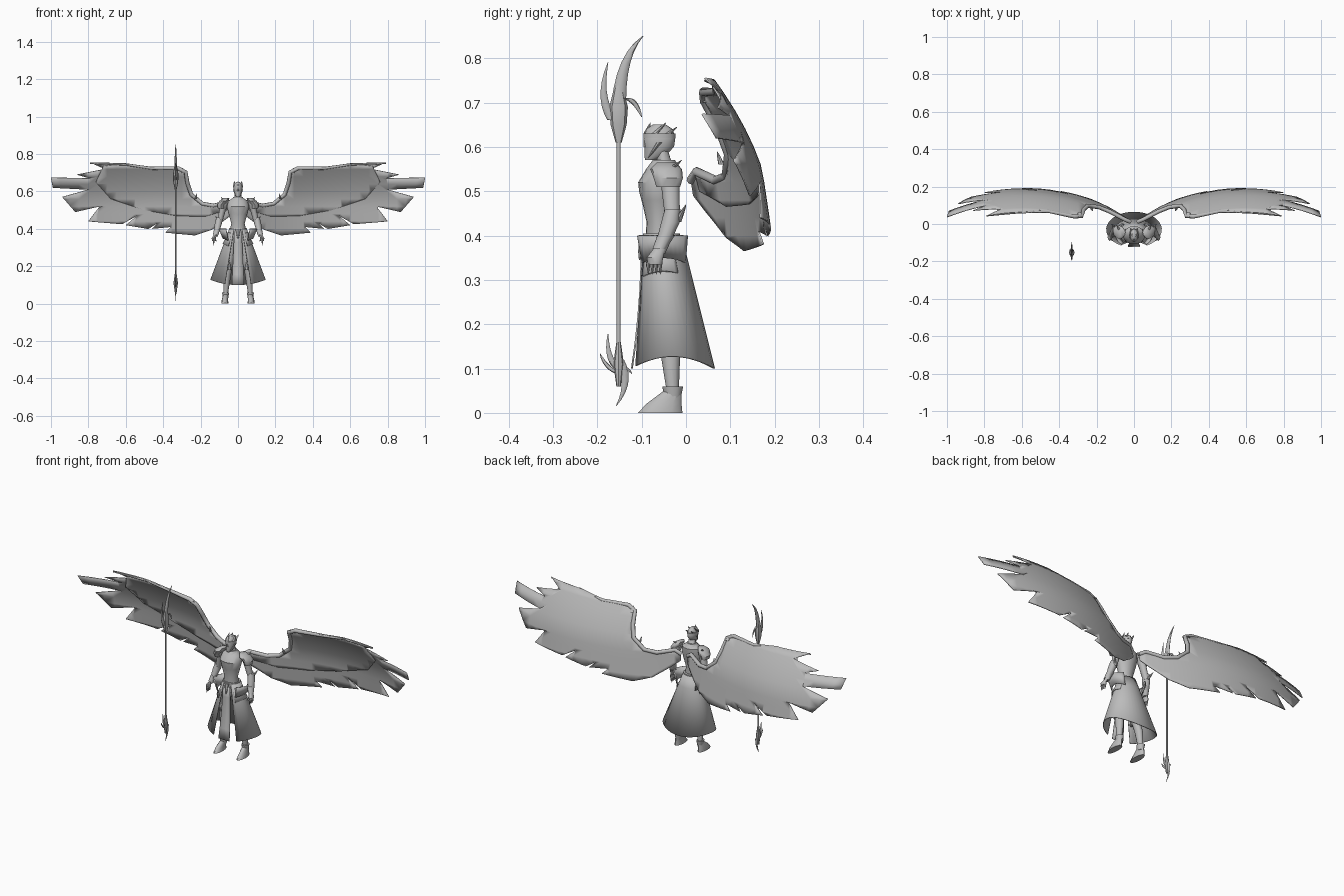
import bpy, bmesh
from math import sin, cos, pi, radians
from mathutils import Vector

cube = bpy.data.objects.get("Cube")
if cube:
    bpy.data.objects.remove(cube)

colour = (.5, .5, .5, 1)
grey = bpy.data.materials.new("stone_grey")
grey.use_nodes = True
grey.diffuse_color = colour
grey.node_tree.nodes["Principled BSDF"].inputs["Base Color"].default_value = colour


def finish(name, bm, mirror=False, solid=0):
    """Turn a bmesh into a named object with optional mirror and thickness."""
    bmesh.ops.recalc_face_normals(bm, faces=bm.faces)
    mesh = bpy.data.meshes.new(name)
    bm.to_mesh(mesh)
    bm.free()
    mesh.materials.append(grey)
    ob = bpy.data.objects.new(name, mesh)
    bpy.context.collection.objects.link(ob)
    bpy.ops.object.select_all(action='DESELECT')
    ob.select_set(True)
    bpy.context.view_layer.objects.active = ob
    bpy.ops.object.shade_smooth_by_angle(angle=radians(40))
    if solid:
        modifier = ob.modifiers.new("thickness", 'SOLIDIFY')
        modifier.thickness, modifier.offset = solid, 0
    if mirror:
        ob.modifiers.new("mirror", 'MIRROR')


def loft(name, rings, flat=1.0, pad=0.0, sides=12, mirror=False, arc=None, scallop=0.0, solid=0.0):
    """Level rings (x, y, z, radius); depth is flat * radius + pad; an arc in degrees stays open."""
    bm = bmesh.new()
    start, end = arc or (0, 360)
    steps = sides - 1 if arc else sides
    rows = []
    for x, y, z, r in rings:
        row = []
        for i in range(sides):
            angle = radians(start + (end - start) * i / steps)
            drop = scallop * sin(angle) ** 2 if (x, y, z, r) == rings[-1] else 0
            depth = flat * r + pad
            row.append(bm.verts.new((x + r * cos(angle), y + depth * sin(angle), z - drop)))
        rows.append(row)
    for low, high in zip(rows, rows[1:]):
        for i in range(steps):
            j = (i + 1) % sides
            bm.faces.new((low[i], low[j], high[j], high[i]))
    if not arc:
        bm.faces.new(rows[0])
        bm.faces.new(rows[-1])
    finish(name, bm, mirror, solid)


def horn(name, base, bend, tip, radius, flat=1.0, mirror=True):
    """Curved point that tapers from base to tip."""
    base, bend, tip = Vector(base), Vector(bend), Vector(tip)
    rings = []
    for i in range(8):
        t = i / 7
        centre = base.lerp(bend, t).lerp(bend.lerp(tip, t), t)
        rings.append((*centre, radius * (1.02 - t) ** .7))
    loft(name, rings, flat, sides=8, mirror=mirror)


def spike(name, base, tip, radius, mirror=True):
    horn(name, base, (Vector(base) + Vector(tip)) / 2, tip, radius, mirror=mirror)


# Torso, neck and collar
loft("torso", [(0, -.055, .35, .05), (0, -.06, .43, .036), (0, -.06, .48, .05), (0, -.06, .52, .06),
               (0, -.05, .55, .05), (0, -.05, .57, .02), (0, -.055, .6, .015)], flat=.8, sides=20)
loft("chest_plate", [(0, -.07, .45, .03), (0, -.07, .5, .048), (0, -.07, .52, .05), (0, -.06, .55, .03)],
     flat=.75)
loft("collar", [(0, -.05, .55, .04), (0, -.05, .57, .025)])

# Head and crowned helmet
loft("head", [(0, -.08, .57, .008), (0, -.07, .58, .016), (0, -.06, .6, .022), (0, -.06, .62, .024),
              (0, -.06, .64, .02), (0, -.06, .65, .01)], flat=1.5, sides=16)
loft("crown_band", [(0, -.06, .62, .026), (0, -.06, .63, .026)], flat=1.4, sides=16)
spike("nose_guard", (0, -.09, .6), (0, -.095, .63), .006, mirror=False)
spike("crown_front", (0, -.09, .63), (0, -.08, .655), .006, mirror=False)
spike("crown_side", (.02, -.07, .63), (.02, -.045, .655), .007)
spike("crown_back", (.016, -.04, .63), (.018, -.02, .645), .007)
spike("cheek_guard", (.02, -.06, .61), (.014, -.085, .575), .007)

# Shoulders and arms
loft("shoulder_guard", [(.09, -.04, .51, .018), (.09, -.04, .53, .022), (.075, -.045, .55, .024),
                        (.06, -.045, .565, .014)], flat=1.5, mirror=True)
spike("shoulder_spike", (.075, -.035, .55), (.09, -.01, .57), .009)
loft("upper_arm", [(.07, -.04, .54, .02), (.08, -.035, .51, .018), (.1, -.03, .43, .014)], flat=1.15, mirror=True)
loft("forearm", [(.1, -.03, .46, .016), (.105, -.035, .43, .019), (.12, -.06, .36, .012)], flat=1.1, mirror=True)
loft("gauntlet_cuff", [(.11, -.045, .4, .018), (.12, -.06, .37, .014)], flat=1.1, mirror=True)
spike("elbow_spike", (.1, -.02, .43), (.12, 0, .47), .009)
loft("hand", [(.12, -.06, .37, .008), (.13, -.07, .35, .011), (.13, -.07, .335, .009)], flat=1.7, mirror=True)
for i in range(4):
    y = -.085 + i * .009
    spike("finger", (.13, y, .34), (.13, y, .312), .005)
spike("thumb", (.125, -.08, .355), (.115, -.09, .33), .005)

# Legs and boots
loft("leg", [(.03, -.055, .38, .03), (.04, -.055, .28, .027), (.05, -.05, .2, .02), (.06, -.035, .13, .019),
             (.066, -.03, .05, .012)], flat=1.15, mirror=True)
spike("knee_guard", (.05, -.07, .18), (.05, -.08, .24), .014)
loft("boot_cuff", [(.066, -.03, .03, .014), (.066, -.03, .06, .019)], flat=1.25, mirror=True)
loft("foot", [(.07, -.058, 0, .019), (.07, -.05, .02, .017), (.066, -.03, .05, .013)],
     flat=5, pad=-.045, mirror=True)

# Open-fronted long skirt, hip plates, belt and front cloth
loft("skirt", [(0, -.055, .4, .045), (0, -.05, .34, .067), (0, -.03, .127, .147)],
     flat=.5, pad=.02, sides=33, arc=(-62, 242), scallop=.027, solid=.004)
for name, top, reach in (("hip_plate", .4, 50), ("hip_plate_lower", .37, 30)):
    loft(name, [(0, -.053, top, .46 - top + .004 * (reach - 40)), (0, -.05, top - .05, .08)],
         flat=.5, pad=.022, mirror=True, arc=(-50, reach), scallop=.02, solid=.006)
loft("belt", [(0, -.055, .385, .05), (0, -.055, .405, .046)], flat=.9, sides=20)
spike("belt_point", (0, -.09, .4), (0, -.105, .345), .016, mirror=False)

bm = bmesh.new()
rows = []
for i in range(6):
    t = i / 5
    half, y, z = .02 + .013 * t, -.1 - .022 * t * t, .385 - .285 * t
    rows.append([bm.verts.new((side * half, y, z)) for side in (-1, 1)])
for upper, lower in zip(rows, rows[1:]):
    bm.faces.new((*upper, *reversed(lower)))
finish("front_cloth", bm, solid=.004)


# Wings: outline in x and z, bowed backwards by a smooth depth rule
def wing_y(x, z):
    bow = .17 - .48 * (x - .6) ** 2
    rise = z - .55
    return bow - rise / 3 - rise * rise if rise > 0 else bow - .15 * rise


def wing_panel(name, outline, shift):
    bm = bmesh.new()
    bm.faces.new([bm.verts.new((x, 0, z)) for x, z in outline])
    for i in range(1, 20):
        for place, normal in (((i / 20, 0, 0), (1, 0, 0)), ((0, 0, i / 25), (0, 0, 1))):
            parts = bm.verts[:] + bm.edges[:] + bm.faces[:]
            bmesh.ops.bisect_plane(bm, geom=parts, plane_co=place, plane_no=normal)
    for v in bm.verts:
        v.co.y = wing_y(v.co.x, v.co.z) + shift
    finish(name, bm, mirror=True, solid=.004)


lead = [(.02, .53), (.05, .55), (.13, .53), (.19, .54), (.25, .59), (.27, .65), (.28, .71), (.32, .73),
        (.46, .73), (.6, .75)]
feathers = [(.79, .755), (.71, .72), (.86, .69), (.79, .67), (1, .674), (.99, .62), (.8, .61), (.94, .57),
            (.87, .49), (.74, .52), (.8, .44), (.62, .425), (.54, .47), (.6, .42), (.48, .4), (.43, .43),
            (.46, .4), (.36, .41), (.39, .38), (.23, .365), (.14, .395), (.06, .455), (.02, .49)]
coverts = [(.72, .735), (.76, .65), (.68, .56), (.5, .5), (.33, .47), (.18, .465), (.06, .5)]
wing_panel("wing_feathers", lead + feathers, 0)
wing_panel("wing_coverts", lead[1:] + coverts, -.006)

# Rounded leading edge and claws of the wings
curve = bpy.data.curves.new("wing_leading_edge", 'CURVE')
curve.dimensions = '3D'
curve.bevel_depth, curve.bevel_resolution = .011, 2
curve.use_fill_caps = True
curve.materials.append(grey)
path = lead + feathers[:1]
line = curve.splines.new('POLY')
line.points.add(len(path) - 1)
for point, (x, z) in zip(line.points, path):
    point.co = (x, wing_y(x, z), z - .006, 1)
    point.radius = min(1, 1.6 - 1.8 * x)
edge = bpy.data.objects.new("wing_leading_edge", curve)
bpy.context.collection.objects.link(edge)
edge.modifiers.new("mirror", 'MIRROR')
spike("wing_claw", (.225, .08, .56), (.22, .07, .59), .007)
spike("wing_wrist", (.29, .05, .7), (.295, .035, .725), .014)

# Spear: shaft, sockets and curved flat blades
SX, SY = -.333, -.152
loft("spear_shaft", [(SX, SY, .1, .0045), (SX, SY, .63, .0045)])
loft("spear_socket", [(SX, SY, .61, .005), (SX, SY, .65, .013), (SX, SY, .69, .015), (SX, SY, .74, .006)],
     flat=1.4, sides=8)
loft("spear_foot", [(SX, SY, .16, .005), (SX, SY, .11, .012), (SX, SY, .06, .005)], sides=8)
blades = [("spear_blade", SY, .66, -.155, .8, -.097, .85, .009), ("spear_prong", -.165, .66, -.2, .71, -.176, .79, .006),
          ("spear_barb", -.14, .71, -.115, .71, -.1, .667, .006), ("tail_blade", SY, .12, -.12, .07, -.158, .015, .006),
          ("tail_outer_prong", SY, .09, -.18, .1, -.194, .134, .005), ("tail_prong", SY, .1, -.18, .12, -.176, .178, .005),
          ("tail_barb", SY, .11, -.13, .1, -.122, .088, .004)]
for name, y, z, bend_y, bend_z, tip_y, tip_z, radius in blades:
    horn(name, (SX, y, z), (SX, bend_y, bend_z), (SX, tip_y, tip_z), radius, flat=2, mirror=False)
